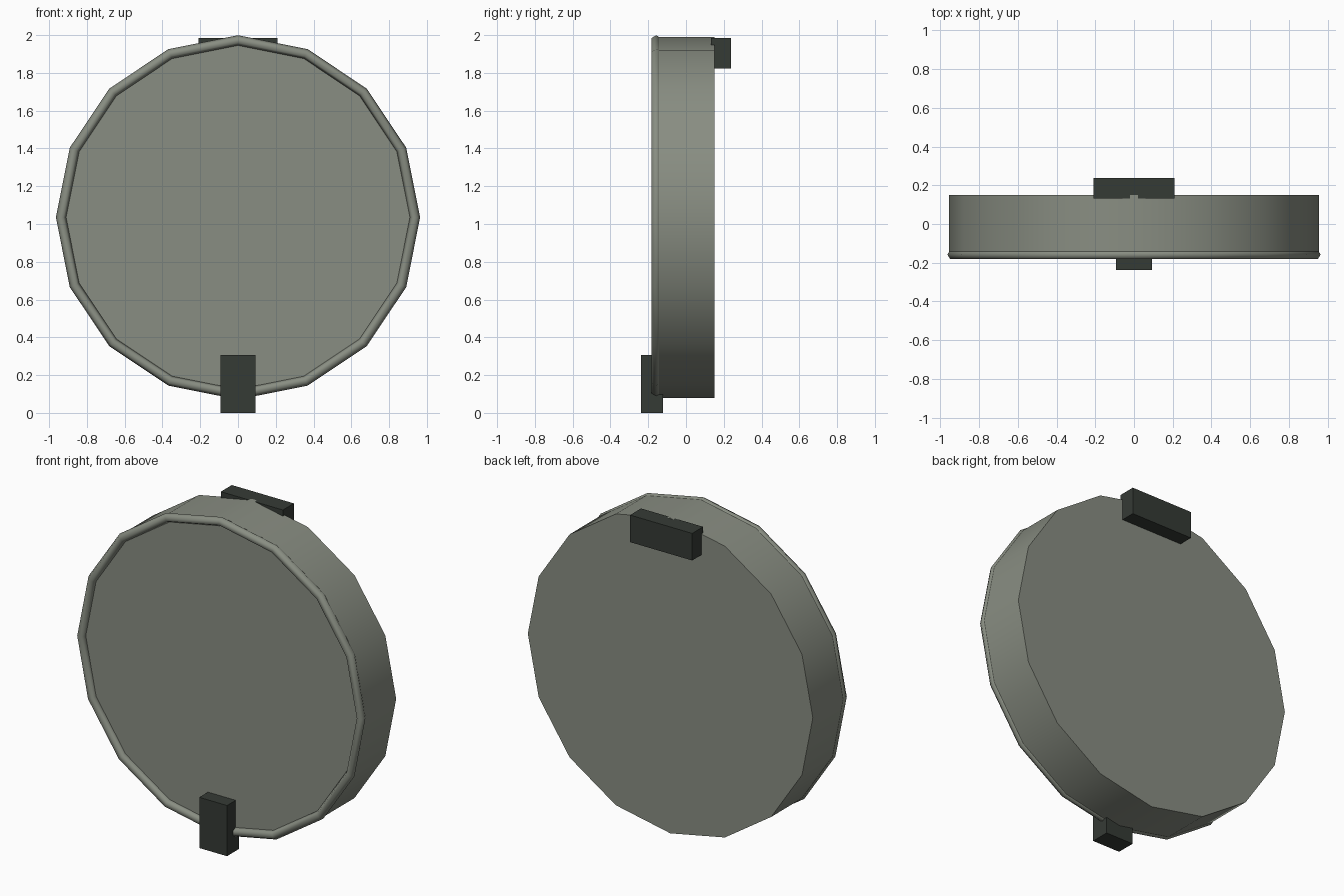
import bpy, math

if "Cube" in bpy.data.objects:
    bpy.data.objects.remove(bpy.data.objects["Cube"])

SIDES = 16
CZ = 1.035


def material(name, rgb):
    m = bpy.data.materials.new(name)
    m.diffuse_color = (*rgb, 1)
    m.use_nodes = True
    m.node_tree.nodes["Principled BSDF"].inputs["Base Color"].default_value = m.diffuse_color
    return m


body = material("grey_green", (0.25, 0.27, 0.225))
dark = material("dark_green_grey", (0.036, 0.043, 0.036))


def finish(name, mat, smooth_angle=None):
    ob = bpy.context.object
    ob.name = name
    ob.data.materials.append(mat)
    bpy.ops.object.transform_apply(location=True, rotation=True, scale=True)
    if smooth_angle:
        bpy.ops.object.shade_smooth_by_angle(angle=math.radians(smooth_angle))
    return ob


def box(name, lo, hi, mat):
    bpy.ops.mesh.primitive_cube_add(size=1, location=[(a + b) / 2 for a, b in zip(lo, hi)])
    bpy.context.object.scale = [b - a for a, b in zip(lo, hi)]
    return finish(name, mat)


# Round drum, a vertex pointing straight up
bpy.ops.mesh.primitive_cylinder_add(vertices=SIDES, radius=0.955, depth=0.305,
                                    location=(0, -0.0025, CZ), rotation=(math.pi / 2, 0, 0))
finish("disc_body", body, 40)

# Raised rim around the front face
bpy.ops.mesh.primitive_torus_add(major_segments=SIDES, minor_segments=6,
                                 major_radius=0.937, minor_radius=0.027,
                                 location=(0, -0.158, CZ), rotation=(math.pi / 2, 0, 0))
finish("front_rim", body, 70)

# Latch at the bottom front, hinge at the top back
box("front_latch", (-0.093, -0.238, 0), (0.093, -0.123, 0.307), dark)
box("rear_hinge", (-0.208, 0.133, 1.822), (0.208, 0.238, 1.986), dark)
